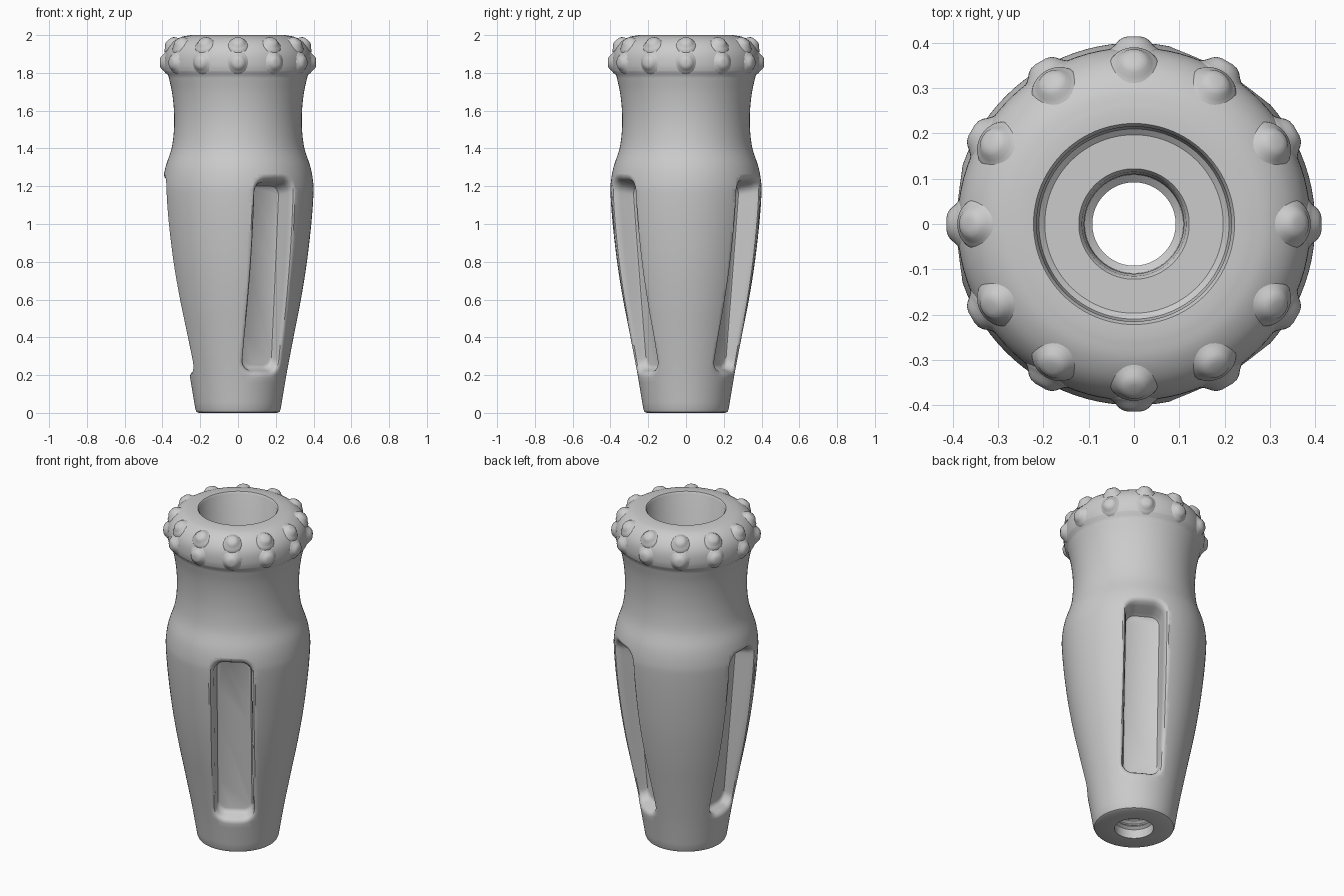
import bpy, bmesh, math
from mathutils import Vector, Matrix

cube = bpy.data.objects.get("Cube")
if cube:
    bpy.data.objects.remove(cube)

grey = bpy.data.materials.new("plain grey")
grey.use_nodes = True
grey.diffuse_color = (0.6, 0.6, 0.6, 1)
grey.node_tree.nodes["Principled BSDF"].inputs["Base Color"].default_value = (0.6, 0.6, 0.6, 1)


def make_object(name, bm):
    bmesh.ops.recalc_face_normals(bm, faces=bm.faces)
    mesh = bpy.data.meshes.new(name)
    bm.to_mesh(mesh)
    bm.free()
    mesh.materials.append(grey)
    obj = bpy.data.objects.new(name, mesh)
    bpy.context.collection.objects.link(obj)
    return obj


def bridge(bm, a, b):
    n = len(a)
    for i in range(n):
        bm.faces.new((a[i], a[(i + 1) % n], b[(i + 1) % n], b[i]))


def smooth_curve(points, steps):
    """Catmull-Rom curve through (radius, height) points."""
    p = [Vector(q) for q in points]
    p = [2 * p[0] - p[1]] + p + [2 * p[-1] - p[-2]]
    out = []
    for a, b, c, d in zip(p, p[1:], p[2:], p[3:]):
        for k in range(steps):
            t = k / steps
            out.append(0.5 * (2 * b + (c - a) * t + (2 * a - 5 * b + 4 * c - d) * t * t
                              + (3 * b - a - 3 * c + d) * t ** 3))
    return out + [p[-2]]


# Outer grip and rounded collar profiles
grip = smooth_curve([(0.226, 0.02), (0.256, 0.2), (0.294, 0.4), (0.333, 0.6), (0.365, 0.8),
                     (0.388, 1.0), (0.399, 1.15), (0.398, 1.22), (0.384, 1.3), (0.352, 1.4),
                     (0.339, 1.5), (0.339, 1.6), (0.35, 1.7), (0.37, 1.79)], 5)
collar = smooth_curve([(0.384, 1.805), (0.39, 1.84), (0.387, 1.89), (0.372, 1.93),
                       (0.343, 1.965), (0.3, 1.99), (0.25, 2.0)], 4)


def grip_radius(z):
    for a, b in zip(grip, grip[1:]):
        if z <= b.y:
            return a.x + (b.x - a.x) * (z - a.y) / (b.y - a.y)
    return grip[-1].x


# Stepped bore with internal thread ridges, listed from top to bottom
bore = [(0.222, 2.0), (0.215, 1.99), (0.215, 1.08), (0.21, 1.06), (0.197, 1.05),
        (0.122, 1.05), (0.115, 1.04), (0.11, 1.0), (0.108, 0.5)]
for i in range(12):
    z = 0.48 - i * 0.036
    bore += [(0.108, z), (0.092, z - 0.012), (0.092, z - 0.018), (0.108, z - 0.03)]
bore += [(0.108, 0.0)]

profile = [(0.208, 0.0), (0.22, 0.006)] + [tuple(v) for v in grip + collar] + bore

# Turned body
bm = bmesh.new()
SEG = 96
rings = []
for r, z in profile:
    rings.append([bm.verts.new((r * math.cos(i * math.tau / SEG), r * math.sin(i * math.tau / SEG), z))
                  for i in range(SEG)])
for a, b in zip(rings, rings[1:] + rings[:1]):
    bridge(bm, a, b)
body = make_object("grip_body", bm)


# Lofted pocket cutter: rounded rectangles growing from flat floor to flared rim
def slot_loop(bm, depth, half, low, high, corner):
    loop = []
    corners = [(half, high, 0), (-half, high, 90), (-half, low, 180), (half, low, 270)]
    outline = []
    for v, z, start in corners:
        cv = v - math.copysign(corner, v)
        cz = z - corner if z == high else z + corner
        for k in range(9):
            a = math.radians(start + k * 90 / 8)
            outline.append((cv + corner * math.cos(a), cz + corner * math.sin(a)))
    # subdivide straight edges so the rim follows the curved grip
    for (v0, z0), (v1, z1) in zip(outline, outline[1:] + outline[:1]):
        n = max(1, int(math.hypot(v1 - v0, z1 - z0) / 0.04)) if corner and \
            math.hypot(v1 - v0, z1 - z0) > 0.06 else 1
        n = 24 if abs(z1 - z0) > 0.5 else (4 if abs(v1 - v0) > 0.03 else 1)
        for k in range(n):
            v, z = v0 + (v1 - v0) * k / n, z0 + (z1 - z0) * k / n
            floor = 0.184 + (z - 0.25) * 0.084
            skin = math.sqrt(grip_radius(z) ** 2 - v * v)
            u = 0.6 if depth is None else floor + depth * (skin - floor)
            loop.append(bm.verts.new((u, v, z)))
    return loop


bm = bmesh.new()
loops = [slot_loop(bm, *s) for s in [
    (0.0, 0.084, 0.255, 1.185, 0.04), (0.05, 0.094, 0.243, 1.2, 0.05),
    (0.2, 0.1, 0.232, 1.21, 0.055), (0.65, 0.105, 0.222, 1.222, 0.06),
    (0.85, 0.112, 0.212, 1.235, 0.067), (0.95, 0.12, 0.202, 1.247, 0.075),
    (1.0, 0.13, 0.19, 1.262, 0.085), (1.05, 0.143, 0.177, 1.277, 0.098),
    (None, 0.143, 0.177, 1.277, 0.098)]]
for a, b in zip(loops, loops[1:]):
    bridge(bm, a, b)
bm.faces.new(loops[0])
bm.faces.new(loops[-1])
cutter = make_object("slot_cutter", bm)

for angle in (60, 180, 300):
    cut = cutter.copy()
    cut.name = "slot_cutter_copy"
    bpy.context.collection.objects.link(cut)
    cut.rotation_euler.z = math.radians(angle)
    cut.hide_render = True
    mod = body.modifiers.new("slot", 'BOOLEAN')
    mod.operation = 'DIFFERENCE'
    mod.solver = 'EXACT'
    mod.object = cut
bpy.context.view_layer.update()
evaluated = body.evaluated_get(bpy.context.evaluated_depsgraph_get())
carved = bpy.data.meshes.new_from_object(evaluated)
body.modifiers.clear()
body.data = carved
for obj in [o for o in bpy.data.objects if o.name.startswith("slot_cutter")]:
    bpy.data.objects.remove(obj)

# Two rows of rounded studs around the collar
dome = [(0.066, -0.012), (0.06, -0.002), (0.052, 0.003), (0.044, 0.01), (0.036, 0.019),
        (0.027, 0.025), (0.015, 0.028)]


def stud_row(name, radius, z, tilt, size):
    bm = bmesh.new()
    for i in range(12):
        place = (Matrix.Rotation(i * math.tau / 12, 4, 'Z') @ Matrix.Translation((radius, 0, z))
                 @ Matrix.Rotation(math.radians(90 - tilt), 4, 'Y'))
        circles = [[bm.verts.new(place @ Vector((size * r * math.cos(k * math.tau / 24),
                                                size * r * math.sin(k * math.tau / 24), h)))
                    for k in range(24)] for r, h in dome]
        for a, b in zip(circles, circles[1:]):
            bridge(bm, a, b)
        bm.faces.new(circles[-1])
        bm.faces.new(circles[0][::-1])
    return make_object(name, bm)


parts = [body, stud_row("lower_studs", 0.386, 1.855, 0, 0.95),
         stud_row("upper_studs", 0.349, 1.954, 52, 0.9)]

for obj in bpy.context.selected_objects:
    obj.select_set(False)
for obj in parts:
    obj.select_set(True)
bpy.context.view_layer.objects.active = body
bpy.ops.object.shade_smooth_by_angle(angle=math.radians(35))
